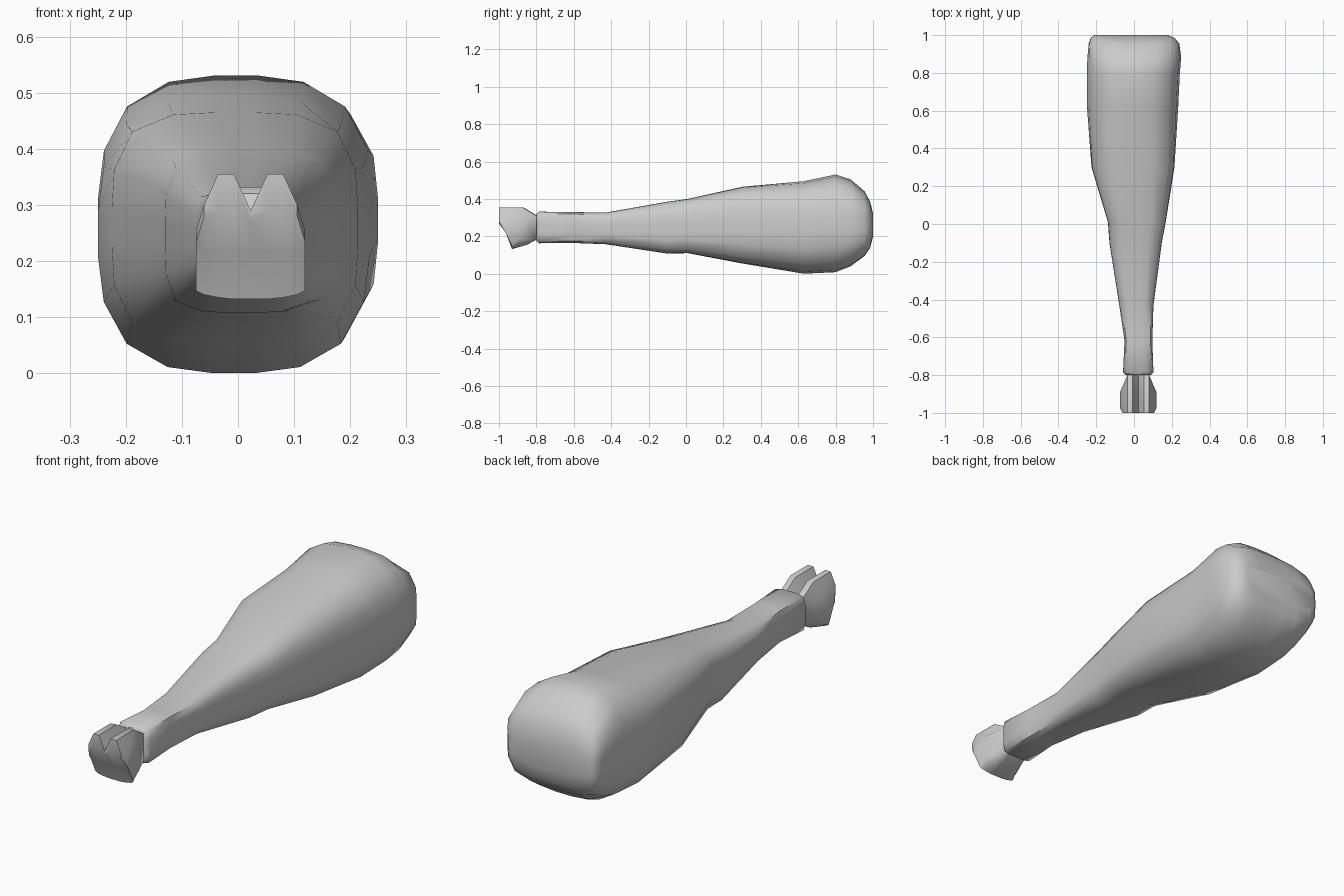
import bpy, bmesh, math

if "Cube" in bpy.data.objects:
    bpy.data.objects.remove(bpy.data.objects["Cube"])


def loft(name, rings, angle):
    """Skin closed rings in order, cap both ends, smooth shade."""
    bm = bmesh.new()
    loops = [[bm.verts.new(p) for p in ring] for ring in rings]
    n = len(loops[0])
    for a, b in zip(loops, loops[1:]):
        for i in range(n):
            j = (i + 1) % n
            bm.faces.new((a[i], a[j], b[j], b[i]))
    bm.faces.new(loops[0])
    bm.faces.new(loops[-1])
    bmesh.ops.recalc_face_normals(bm, faces=bm.faces)
    mesh = bpy.data.meshes.new(name)
    bm.to_mesh(mesh)
    bm.free()
    ob = bpy.data.objects.new(name, mesh)
    bpy.context.collection.objects.link(ob)
    bpy.ops.object.select_all(action='DESELECT')
    ob.select_set(True)
    bpy.context.view_layer.objects.active = ob
    bpy.ops.object.shade_smooth_by_angle(angle=math.radians(angle))
    return ob


def section(y, x0, x1, z0, z1, power, n=20):
    """Rounded-square cross-section at depth y."""
    pts = []
    for i in range(n):
        t = 2 * math.pi * (i + 0.5) / n
        c, s = math.cos(t), math.sin(t)
        r = (abs(c) ** power + abs(s) ** power) ** (-1 / power)
        u, v = max(-1, min(1, r * c)), max(-1, min(1, r * s))
        pts.append(((x0 + x1) / 2 + u * (x1 - x0) / 2, y,
                    (z0 + z1) / 2 + v * (z1 - z0) / 2))
    return pts


# Meat: tapering body, (y, left, right, bottom, top, squareness)
body = [
    (-0.80, -0.045, 0.09, 0.175, 0.32, 6),
    (-0.785, -0.058, 0.103, 0.163, 0.332, 6),
    (-0.62, -0.05, 0.097, 0.165, 0.33, 5),
    (-0.43, -0.078, 0.103, 0.158, 0.327, 4.5),
    (-0.10, -0.13, 0.147, 0.108, 0.385, 4.5),
    (0.01, -0.138, 0.168, 0.110, 0.400, 4.5),
    (0.30, -0.225, 0.214, 0.055, 0.465, 3.8),
    (0.63, -0.25, 0.235, 0.0, 0.495, 2.9),
    (0.80, -0.25, 0.243, 0.008, 0.531, 2.9),
    (0.88, -0.247, 0.25, 0.04, 0.505, 3.2),
    (0.955, -0.24, 0.24, 0.095, 0.44, 4),
    (0.985, -0.23, 0.215, 0.14, 0.385, 5),
    (1.00, -0.21, 0.18, 0.20, 0.32, 5),
]
loft("meat", [section(*b) for b in body], 50)

# Bone knuckle: side profiles swept across x, (offset, top, bottom, back y)
half = [(0.0, 0.290, 0.132, -0.795), (0.03, 0.355, 0.132, -0.795),
        (0.058, 0.355, 0.135, -0.80), (0.083, 0.300, 0.140, -0.86),
        (0.097, 0.255, 0.147, -0.89)]
stations = [(-d, t, b, k) for d, t, b, k in reversed(half)] + half[1:]
rings = []
for d, top, bottom, back in stations:
    front = -1.0 if abs(d) < 0.09 else -0.975
    x = 0.0225 + d
    rings.append([(x, front, top), (x, front, min(0.29, top - 0.02)),
                  (x, -0.962, 0.215), (x, -0.93, bottom),
                  (x, min(back, -0.81) - 0.04, 0.155), (x, back, 0.185),
                  (x, back, min(0.31, top - 0.01)),
                  (x, back - 0.075, top)])
loft("bone_end", rings, 50)
